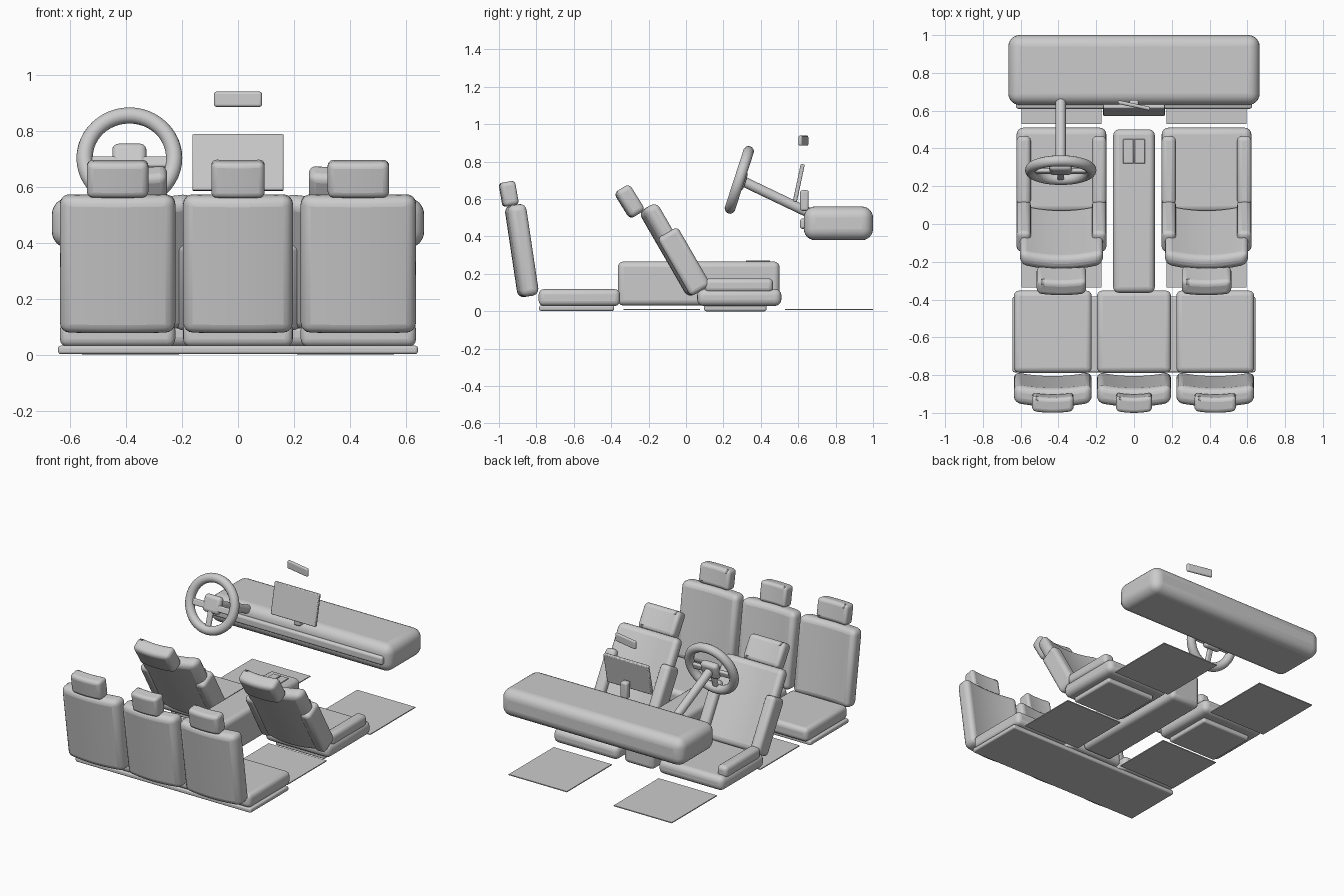
import bpy, bmesh, math
from mathutils import Vector

if "Cube" in bpy.data.objects:
    bpy.data.objects.remove(bpy.data.objects["Cube"])

grey = bpy.data.materials.new("light grey")
grey.diffuse_color = (0.6, 0.6, 0.6, 1)
grey.use_nodes = True
grey.node_tree.nodes["Principled BSDF"].inputs["Base Color"].default_value = grey.diffuse_color


def finish(ob):
    ob.data.materials.clear()
    ob.data.materials.append(grey)
    bpy.ops.object.select_all(action='DESELECT')
    ob.select_set(True)
    bpy.context.view_layer.objects.active = ob
    bpy.ops.object.shade_smooth_by_angle(angle=math.radians(40))
    return ob


def rbox(name, loc, size, bevel=0.03, tilt=0, turn=0, curve=0, segs=4):
    """Rounded box; tilt leans the top back, curve brings the sides forward."""
    me = bpy.data.meshes.new(name)
    bm = bmesh.new()
    bmesh.ops.create_cube(bm, size=1)
    if curve:
        edges = [e for e in bm.edges if abs(e.verts[0].co.x - e.verts[1].co.x) > 0.5]
        bmesh.ops.subdivide_edges(bm, edges=edges, cuts=9, use_grid_fill=True)
    for v in bm.verts:
        bend = curve * ((2 * v.co.x) ** 2 - 0.5)
        v.co = Vector((v.co.x * size[0], v.co.y * size[1] + bend, v.co.z * size[2]))
    bm.to_mesh(me)
    bm.free()
    ob = bpy.data.objects.new(name, me)
    bpy.context.collection.objects.link(ob)
    ob.location = loc
    ob.rotation_euler = (math.radians(tilt), 0, math.radians(turn))
    if bevel:
        mod = ob.modifiers.new("round", 'BEVEL')
        mod.width = bevel
        mod.segments = segs
        mod.limit_method = 'ANGLE'
        mod.angle_limit = math.radians(40)
    return finish(ob)


def rod(name, a, b, radius):
    a, b = Vector(a), Vector(b)
    bpy.ops.mesh.primitive_cylinder_add(vertices=24, radius=radius, depth=(b - a).length,
                                        location=(a + b) / 2)
    ob = bpy.context.object
    ob.name = name
    ob.rotation_euler = (b - a).to_track_quat('Z', 'Y').to_euler()
    return finish(ob)


# Dashboard and its trim strip
rbox("dashboard", (0, 0.815, 0.47), (1.33, 0.37, 0.18), 0.06, segs=6)
rbox("dashboard_trim", (0, 0.627, 0.468), (1.25, 0.035, 0.055), 0.014)

# Centre screen, stand and mirror
rbox("screen", (0, 0.603, 0.686), (0.326, 0.022, 0.205), 0.005, tilt=-12, segs=2)
rbox("screen_stand", (0, 0.633, 0.592), (0.05, 0.046, 0.11), 0.012)
rbox("mirror", (0, 0.628, 0.912), (0.175, 0.02, 0.054), 0.009, turn=-12)

# Steering wheel: rim, hub, spokes and column
centre = Vector((-0.388, 0.285, 0.702))
lean = math.radians(-18)
up = Vector((0, -math.sin(lean), math.cos(lean)))
out = Vector((0, -math.cos(lean), -math.sin(lean)))
bpy.ops.mesh.primitive_torus_add(major_radius=0.16, minor_radius=0.029, major_segments=48,
                                 minor_segments=14, location=centre,
                                 rotation=(math.pi / 2 + lean, 0, 0))
bpy.context.object.name = "steering_rim"
finish(bpy.context.object)
rbox("steering_hub", centre - out * 0.01, (0.122, 0.05, 0.11), 0.022, tilt=-18)
rbox("side_spokes", centre - up * 0.015, (0.30, 0.022, 0.04), 0.008, tilt=-18)
rbox("lower_spoke", centre - up * 0.095, (0.036, 0.022, 0.13), 0.008, tilt=-18)
rod("steering_column", centre - out * 0.015, (-0.388, 0.66, 0.525), 0.027)

# Centre console with two lid plates
rbox("console", (0, 0.068, 0.148), (0.22, 0.865, 0.235), 0.03)
for s in (-1, 1):
    rbox("console_plate", (s * 0.03, 0.385, 0.267), (0.055, 0.13, 0.007), 0.002, segs=1)

for s in (-1, 1):
    x = s * 0.384
    # Front seat
    rbox("front_seat_base", (x, 0.263, 0.02), (0.36, 0.335, 0.04), 0.012)
    rbox("front_seat_cushion", (x, 0.285, 0.074), (0.475, 0.45, 0.092), 0.035)
    rbox("front_seat_back", (x, -0.07, 0.33), (0.44, 0.085, 0.53), 0.035, tilt=30, curve=0.035)
    rbox("front_headrest", (x, -0.30, 0.588), (0.262, 0.09, 0.165), 0.038, tilt=32, curve=0.012)
    for t in (-1, 1):
        rbox("back_bolster", (x + t * 0.2, -0.01, 0.265), (0.075, 0.125, 0.36), 0.025, tilt=30)
        rbox("cushion_bolster", (x + t * 0.2, 0.283, 0.138), (0.075, 0.365, 0.075), 0.025)
    # Floor mats
    rbox("front_mat", (x, 0.765, 0.01), (0.425, 0.47, 0.006), 0)
    rbox("rear_mat", (x, -0.13, 0.01), (0.425, 0.41, 0.006), 0)

# Rear bench: one base, three seats
rbox("rear_bench_base", (0, -0.585, 0.017), (1.285, 0.4, 0.03), 0.01)
for x, width, rest in ((-0.43, 0.412, 0.22), (0, 0.392, 0.19), (0.43, 0.412, 0.22)):
    rbox("rear_cushion", (x, -0.57, 0.073), (width, 0.435, 0.09), 0.028)
    rbox("rear_seat_back", (x, -0.875, 0.325), (width, 0.1, 0.495), 0.035, tilt=8.5, curve=0.022)
    rbox("rear_headrest", (x, -0.946, 0.628), (rest, 0.083, 0.13), 0.036, tilt=10, curve=0.01)
